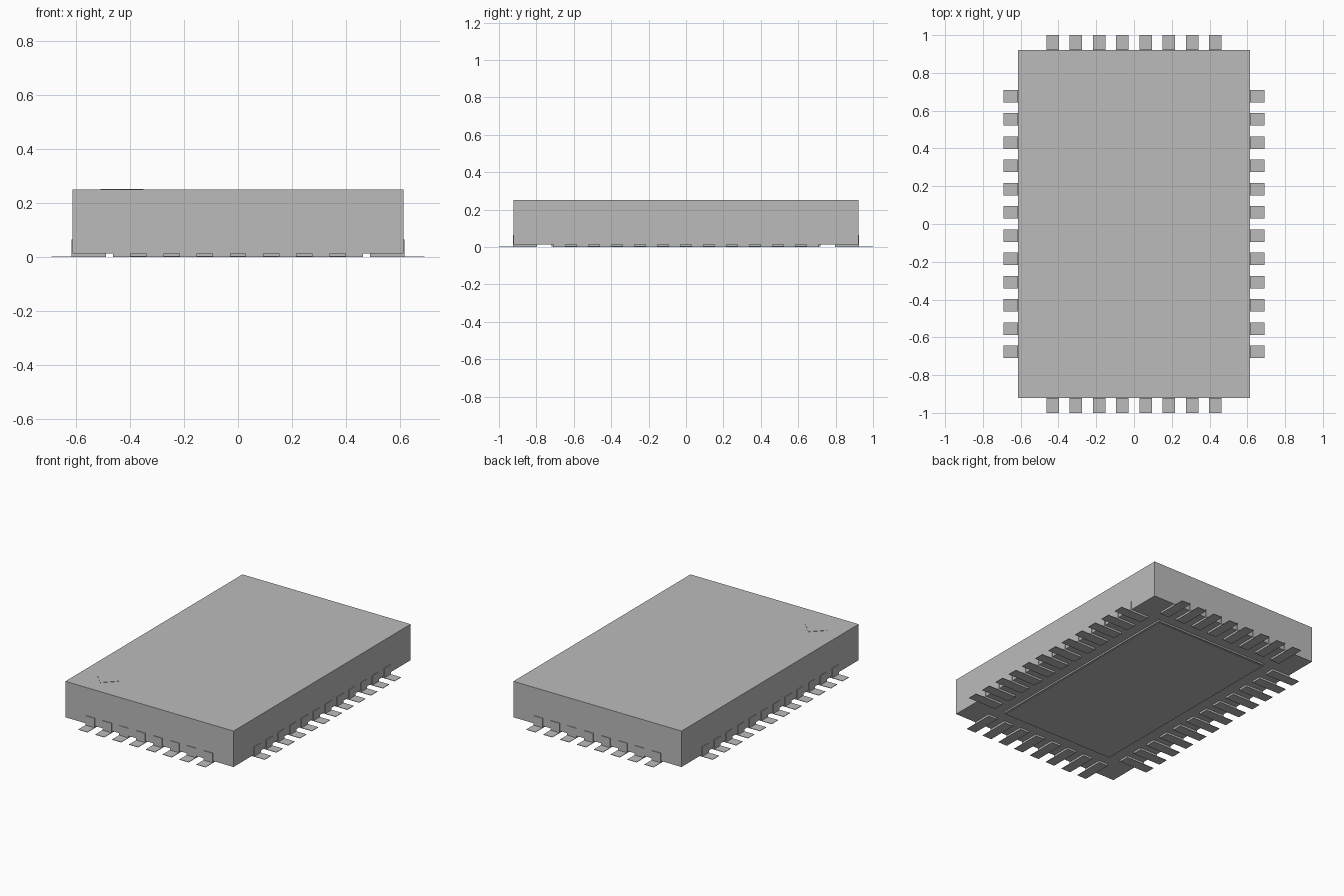
import bpy
import math

cube = bpy.data.objects.get("Cube")
if cube:
    bpy.data.objects.remove(cube, do_unlink=True)

grey = bpy.data.materials.new("plain_grey")
grey.use_nodes = True
colour = (0.5, 0.5, 0.5, 1)
grey.diffuse_color = colour
grey.node_tree.nodes["Principled BSDF"].inputs["Base Color"].default_value = colour

HALF_X, HALF_Y, TOP = 0.613, 0.922, 0.25
LAND, BASE = 0.003, 0.013      # top of the flat lands, underside of the body
PITCH, WIDTH = 0.123, 0.066


def box(name, low, high):
    """Box between two opposite corners."""
    bpy.ops.mesh.primitive_cube_add(size=1)
    ob = bpy.context.object
    ob.name = name
    for v in ob.data.vertices:
        v.co = [h if c > 0 else l for c, l, h in zip(v.co, low, high)]
    ob.data.materials.append(grey)
    return ob


def terminal_row(name, count, half, angle):
    """Row of terminals along one edge, turned about z into place."""
    for i in range(count):
        t = (i - (count - 1) / 2) * PITCH
        a, b = t - WIDTH / 2, t + WIDTH / 2
        parts = (
            box(f"{name}_land_{i + 1}", (half - 0.125, a, 0), (half + 0.078, b, LAND)),
            box(f"{name}_pad_{i + 1}", (half - 0.125, a, LAND), (half + 0.004, b, BASE)),
            box(f"{name}_side_contact_{i + 1}", (half - 0.005, a, BASE), (half + 0.004, b, 0.065)),
        )
        for ob in parts:
            ob.rotation_euler.z = math.radians(angle)


# Package body
box("body", (-HALF_X, -HALF_Y, BASE), (HALF_X, HALF_Y, TOP))

# Central pad and its land under the body
box("central_pad", (-0.41, -0.72, LAND), (0.41, 0.72, BASE))
box("central_land", (-0.40, -0.71, 0), (0.40, 0.71, LAND))

# Terminals on all four edges
terminal_row("left", 12, HALF_X, 0)
terminal_row("back", 8, HALF_Y, 90)
terminal_row("right", 12, HALF_X, 180)
terminal_row("front", 8, HALF_Y, 270)

# Corner marker on the top face
bpy.ops.mesh.primitive_cylinder_add(vertices=4, radius=0.08, depth=0.002,
                                    location=(-0.43, -0.74, TOP + 0.001))
marker = bpy.context.object
marker.name = "corner_marker"
marker.data.materials.append(grey)
